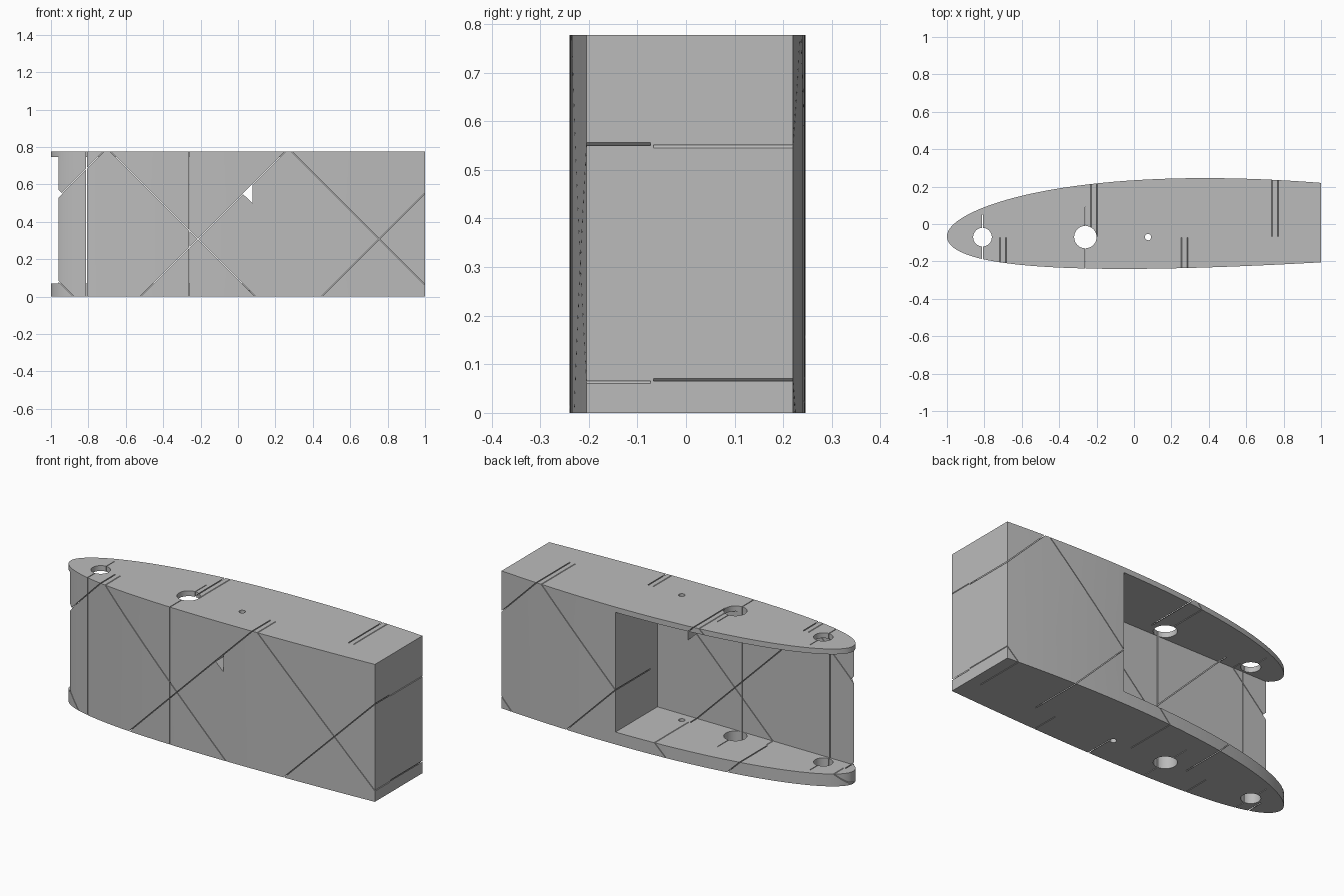
import bpy, bmesh, math

if "Cube" in bpy.data.objects:
    bpy.data.objects.remove(bpy.data.objects["Cube"])

HEIGHT = 0.777
CORE_Y = -0.07          # line where front and back slits meet
SLIT = 0.004

mat = bpy.data.materials.new("light_grey")
mat.use_nodes = True
grey = (0.5, 0.5, 0.5, 1)
mat.diffuse_color = grey
mat.node_tree.nodes["Principled BSDF"].inputs["Base Color"].default_value = grey


def prism(name, pts, axis, lo, hi):
    """Extrude a 2D outline: axis 'z' uses (x, y), axis 'y' uses (x, z)."""
    place = (lambda p, h: (p[0], p[1], h)) if axis == "z" else (lambda p, h: (p[0], h, p[1]))
    bm = bmesh.new()
    n = len(pts)
    low = [bm.verts.new(place(p, lo)) for p in pts]
    top = [bm.verts.new(place(p, hi)) for p in pts]
    bm.faces.new(low)
    bm.faces.new(top)
    for i in range(n):
        j = (i + 1) % n
        bm.faces.new((low[i], low[j], top[j], top[i]))
    bmesh.ops.recalc_face_normals(bm, faces=bm.faces)
    mesh = bpy.data.meshes.new(name)
    bm.to_mesh(mesh)
    bm.free()
    mesh.materials.append(mat)
    obj = bpy.data.objects.new(name, mesh)
    bpy.context.collection.objects.link(obj)
    return obj


def rect(x0, x1, y0, y1):
    return [(x0, y0), (x1, y0), (x1, y1), (x0, y1)]


def circle(x, y, r, n=32):
    return [(x + r * math.cos(2 * math.pi * i / n), y + r * math.sin(2 * math.pi * i / n)) for i in range(n)]


def diagonal(x, slope):
    """Thin 45 degree strip in x-z that meets the top edge at x."""
    w = SLIT * 0.7
    z0, z1 = -0.1, HEIGHT + 0.1
    a, b = x + slope * (z0 - HEIGHT), x + slope * (z1 - HEIGHT)
    return [(a - w, z0), (a + w, z0), (b + w, z1), (b - w, z1)]


# Wing section outline: rounded nose, blunt tail
N = 48
us = [i / N for i in range(N + 1)]
back = [(2 * u * u - 1, -0.065 + 0.448 * u + 0.272 * u**2 - 0.435 * u**3) for u in us]
front = [(2 * u * u - 1, -0.065 - 0.516 * u + 0.39 * u**2 - 0.014 * u**3) for u in us]
wing = prism("wing_section", front + back[:0:-1], "z", 0, HEIGHT)

cutters = []


def cut(*args):
    cutters.append(prism(*args))


# Open pocket behind the front skin
cut("pocket_cutter", rect(-1.2, 0.27, 0.07, 0.747), "y", -0.13, 0.5)

# Spar and pin holes
for x, r in ((-0.81, 0.05), (-0.26, 0.06), (0.075, 0.017)):
    cut("hole_cutter", circle(x, CORE_Y, r), "z", -0.1, 1)

# Cable opening and nose notch in the front skin
cut("cable_cutter", [(0.025, 0.55), (0.077, 0.5), (0.077, 0.603)], "y", -0.4, -0.1)
cut("notch_cutter", [(-0.938, 0.55), (-1.02, 0.47), (-1.02, 0.63)], "y", -0.4, -0.1)

# Vertical slits through the spar holes
for x, y1 in ((-0.81, 0.05), (-0.26, 0.09)):
    cut("spar_slit_cutter", rect(x - SLIT / 2, x + SLIT / 2, -0.4, y1), "z", -0.1, 1)

# Crossed diagonal slits, the back set shifted by half a period
for shift, y0, y1 in ((0, -0.4, CORE_Y - 0.003), (0.485, CORE_Y + 0.003, 0.4)):
    for k in range(-1, 3):
        peak = -0.7 + shift + 0.97 * k
        for slope in (1, -1):
            x = peak - 0.016 * slope
            ends = (x, x - slope * HEIGHT)
            if max(ends) > -0.95 and min(ends) < 0.99:
                cut("rib_slit_cutter", diagonal(x, slope), "y", y0, y1)

# Apply the cuts in turn
bpy.context.view_layer.objects.active = wing
wing.select_set(True)
for c in cutters:
    mod = wing.modifiers.new("cut", "BOOLEAN")
    mod.operation = "DIFFERENCE"
    mod.solver = "EXACT"
    mod.object = c
    bpy.ops.object.modifier_apply(modifier=mod.name)
    bpy.data.objects.remove(c)

bpy.ops.object.shade_smooth_by_angle(angle=math.radians(25))
